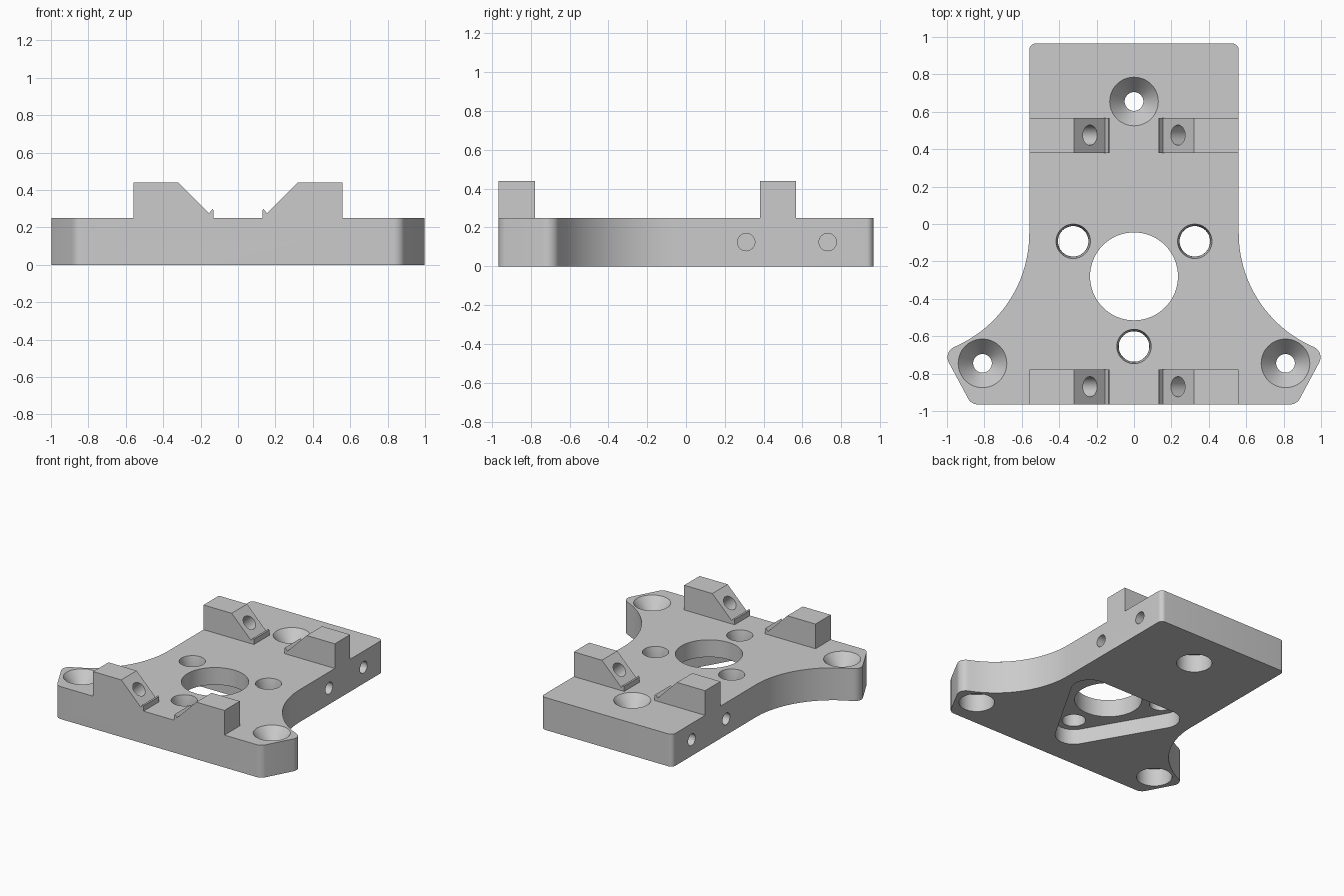
import bpy, bmesh
from math import sin, cos, pi, radians
from mathutils import Vector, Matrix

cube = bpy.data.objects.get("Cube")
if cube:
    bpy.data.objects.remove(cube, do_unlink=True)

grey = bpy.data.materials.new("plain grey")
grey.use_nodes = True
COLOUR = (0.6, 0.6, 0.6, 1)
grey.diffuse_color = COLOUR
grey.node_tree.nodes["Principled BSDF"].inputs["Base Color"].default_value = COLOUR

T = 0.25           # plate thickness
HALF_L = 0.965     # half length
HALF_W = 0.56      # half width of the straight part


def make(name, bm):
    bmesh.ops.recalc_face_normals(bm, faces=bm.faces)
    mesh = bpy.data.meshes.new(name)
    bm.to_mesh(mesh)
    bm.free()
    mesh.materials.append(grey)
    ob = bpy.data.objects.new(name, mesh)
    bpy.context.collection.objects.link(ob)
    return ob


def prism(name, points, push):
    """Extrude a closed loop of 3D points along a vector."""
    bm = bmesh.new()
    face = bm.faces.new([bm.verts.new(p) for p in points])
    new = bmesh.ops.extrude_face_region(bm, geom=[face])["geom"]
    bmesh.ops.translate(bm, vec=push, verts=[g for g in new if isinstance(g, bmesh.types.BMVert)])
    return make(name, bm)


def lathe(name, profile, centre, axis=(0, 0, 1), sides=48):
    """Solid of revolution from (radius, height) rings, turned to an axis."""
    bm = bmesh.new()
    rings = [[bm.verts.new((r * cos(2 * pi * i / sides), r * sin(2 * pi * i / sides), h))
              for i in range(sides)] for r, h in profile]
    for a, b in zip(rings, rings[1:]):
        for i in range(sides):
            j = (i + 1) % sides
            bm.faces.new((a[i], a[j], b[j], b[i]))
    bm.faces.new(rings[0])
    bm.faces.new(rings[-1])
    turn = Vector((0, 0, 1)).rotation_difference(Vector(axis)).to_matrix().to_4x4()
    bm.transform(Matrix.Translation(centre) @ turn)
    return make(name, bm)


def fillet(prev, corner, nxt, radius, steps=8):
    """Points of a rounded 2D corner."""
    c = Vector(corner)
    u, v = (Vector(prev) - c).normalized(), (Vector(nxt) - c).normalized()
    half = u.angle(v) / 2
    mid = c + (u + v).normalized() * radius / sin(half)
    a = c + u * radius * cos(half) / sin(half) - mid
    sweep = a.angle_signed(c + v * radius * cos(half) / sin(half) - mid)
    return [tuple(mid + Matrix.Rotation(-sweep * i / steps, 2) @ a) for i in range(steps + 1)]


def combine(target, other, operation):
    mod = target.modifiers.new("cut", 'BOOLEAN')
    mod.operation, mod.solver, mod.object = operation, 'EXACT', other
    bpy.context.view_layer.objects.active = target
    bpy.ops.object.modifier_apply(modifier=mod.name)
    bpy.data.objects.remove(other, do_unlink=True)


# Plate outline: straight back, concave flanks, flared front ears
arc = [(1.22 - 0.66 * cos(radians(a)), -0.05 - 0.66 * sin(radians(a)))
       for a in [65 * i / 24 for i in range(25)]]
ear, toe = (1.02, -0.685), (0.87, -HALF_L)
half = fillet((0, HALF_L), (HALF_W, HALF_L), (HALF_W, 0), 0.035)
half += arc + fillet(arc[-1], ear, toe, 0.06) + fillet(ear, toe, (0, -HALF_L), 0.06)
outline = half + [(-x, y) for x, y in reversed(half)]
plate = prism("mounting_plate", [(x, y, 0) for x, y in outline], (0, 0, T))

# Four sloped clamp blocks with a small lip at the foot of the slope
block = [(HALF_W, 0.15), (HALF_W, 0.44), (0.32, 0.44), (0.155, 0.275),
         (0.137, 0.298), (0.13, 0.29), (0.13, 0.15)]
for y in (-HALF_L, 0.38):
    for s in (-1, 1):
        combine(plate, prism("clamp_block", [(s * x, y, z) for x, z in block], (0, 0.187, 0)), 'UNION')

cutters = []

# Rounded triangular pocket underneath, around the three bolt holes
bolts = [(0.325 * cos(a) * 1.155, -0.28 + 0.375 * sin(a)) for a in (pi / 6, 5 * pi / 6, 3 * pi / 2)]
pocket = []
for k, (x, y) in enumerate(bolts):
    start = pi / 6 + k * 2 * pi / 3 - pi / 3
    pocket += [(x + 0.13 * cos(start + i * pi / 18), y + 0.13 * sin(start + i * pi / 18), -0.1)
               for i in range(13)]
cutters.append(prism("pocket_cutter", pocket, (0, 0, 0.217)))

# Central bore and bolt holes
cutters.append(lathe("bore_cutter", [(0.235, -0.1), (0.235, 0.4)], (0, -0.28, 0), sides=64))
for x, y in bolts:
    cutters.append(lathe("bolt_cutter", [(0.08, -0.1), (0.082, 0.2), (0.092, T), (0.092, 0.3)], (x, y, 0)))

# Countersunk holes, recessed from below
sink = [(0.124, -0.1), (0.124, 0.135), (0.05, 0.135), (0.05, 0.15), (0.13, T), (0.13, 0.3)]
for x, y in ((0, 0.655), (0.81, -0.745), (-0.81, -0.745)):
    cutters.append(lathe("countersink_cutter", sink, (x, y, 0)))

# Blind holes in the flanks and in the sloped faces
for s in (-1, 1):
    for y in (0.31, 0.73):
        cutters.append(lathe("side_hole_cutter", [(0.045, -0.1), (0.045, 0.3)],
                             (s * HALF_W, y, 0.125), (-s, 0, 0), 32))
    for y in (-0.87, 0.475):
        cutters.append(lathe("slope_hole_cutter", [(0.054, -0.1), (0.054, 0.16)],
                             (s * 0.235, y, 0.355), (s, 0, -1), 32))

for cutter in cutters:
    combine(plate, cutter, 'DIFFERENCE')

# Smooth the round walls, keep hard edges
bpy.ops.object.select_all(action='DESELECT')
plate.select_set(True)
bpy.context.view_layer.objects.active = plate
bpy.ops.object.shade_smooth_by_angle(angle=radians(25))
